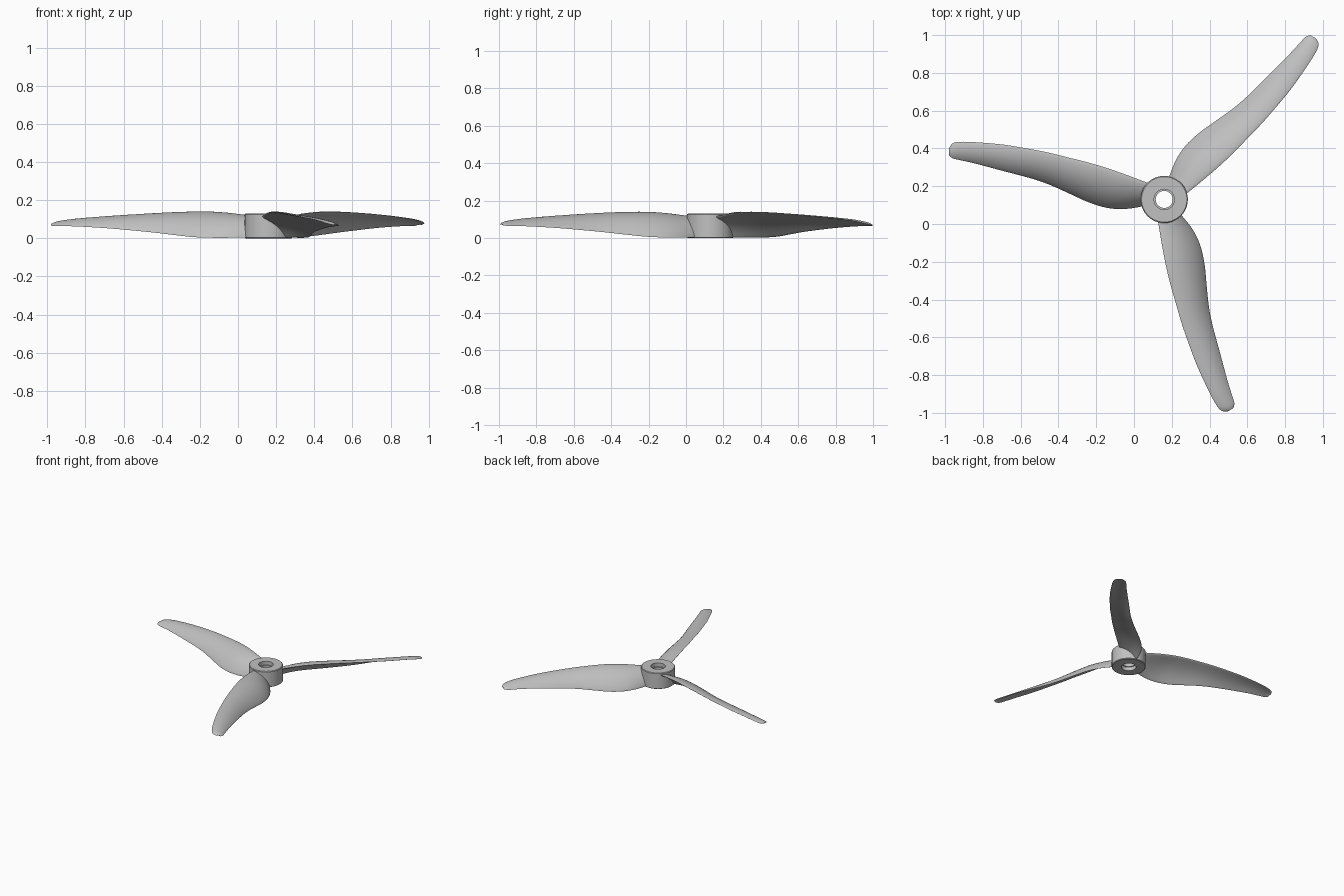
import bpy, bmesh, math
from mathutils import Matrix, Vector

HUB = Vector((0.16, 0.13, 0))

if "Cube" in bpy.data.objects:
    bpy.data.objects.remove(bpy.data.objects["Cube"])

grey = bpy.data.materials.new("light_grey")
grey.use_nodes = True
colour = (0.53, 0.53, 0.53, 1)
grey.diffuse_color = colour
grey.node_tree.nodes["Principled BSDF"].inputs["Base Color"].default_value = colour


def finish(name, bm, angle):
    bmesh.ops.recalc_face_normals(bm, faces=bm.faces)
    mesh = bpy.data.meshes.new(name)
    bm.to_mesh(mesh)
    bm.free()
    mesh.materials.append(grey)
    obj = bpy.data.objects.new(name, mesh)
    bpy.context.collection.objects.link(obj)
    obj.location = HUB
    bpy.ops.object.select_all(action="DESELECT")
    obj.select_set(True)
    bpy.context.view_layer.objects.active = obj
    bpy.ops.object.shade_smooth_by_angle(angle=math.radians(angle))
    return obj


def skin(bm, loops, closed=False):
    """Join successive rings of vertices with quads."""
    pairs = list(zip(loops, loops[1:]))
    if closed:
        pairs.append((loops[-1], loops[0]))
    for a, b in pairs:
        for i in range(len(a)):
            j = (i + 1) % len(a)
            bm.faces.new((a[i], a[j], b[j], b[i]))


def smooth_rows(rows, steps):
    """Catmull-Rom interpolation through rows of numbers."""
    pts = [rows[0]] + rows + [rows[-1]]
    out = []
    for p0, p1, p2, p3 in zip(pts, pts[1:], pts[2:], pts[3:]):
        for k in range(steps):
            t = k / steps
            out.append([b + 0.5 * t * (c - a + t * (2*a - 5*b + 4*c - d + t * (3*(b - c) + d - a)))
                        for a, b, c, d in zip(p0, p1, p2, p3)])
    return out + [rows[-1]]


# Hub: turned ring with a stepped bore
profile = [(0.12, 0), (0.125, 0.004), (0.125, 0.126), (0.12, 0.13),
           (0.054, 0.13), (0.054, 0.1), (0.045, 0.1),
           (0.045, 0.03), (0.054, 0.03), (0.054, 0)]
bm = bmesh.new()
rings = [[bm.verts.new((r * math.cos(i * math.tau / 64), r * math.sin(i * math.tau / 64), z))
          for i in range(64)] for r, z in profile]
skin(bm, rings, closed=True)
finish("hub", bm, 35)

# Blade stations: distance out, high edge offset and height, low edge offset and height, thickness
stations = [
    [0.08, 0.085, 0.115, -0.03, 0.004, 0.024],
    [0.20, 0.130, 0.130, -0.05, 0.003, 0.024],
    [0.30, 0.165, 0.137, -0.045, 0.003, 0.023],
    [0.40, 0.195, 0.137, -0.015, 0.007, 0.022],
    [0.50, 0.220, 0.134, 0.03, 0.018, 0.020],
    [0.60, 0.245, 0.129, 0.075, 0.030, 0.018],
    [0.70, 0.265, 0.123, 0.11, 0.040, 0.016],
    [0.85, 0.290, 0.112, 0.15, 0.053, 0.013],
    [1.00, 0.303, 0.099, 0.19, 0.062, 0.010],
    [1.08, 0.305, 0.088, 0.208, 0.064, 0.008],
    [1.12, 0.297, 0.079, 0.218, 0.065, 0.006],
    [1.14, 0.270, 0.071, 0.235, 0.066, 0.003],
]
HALF = 14


def section(bm, s, y_hi, z_hi, y_lo, z_lo, thick):
    """Cambered aerofoil ring, blunt at the high edge and thin at the low edge."""
    hi, lo = Vector((-s, y_hi, z_hi)), Vector((-s, y_lo, z_lo))
    chord = lo - hi
    normal = Vector((0, -chord.z, chord.y)).normalized()
    if normal.z < 0:
        normal.negate()
    ring = []
    for i in range(2 * HALF):
        a = math.pi * i / HALF
        p = (1 - math.cos(a)) / 2
        camber = 0.11 * chord.length * 4 * p * (1 - p)
        body = 0.5 * thick * math.sin(a) * (1.25 - 0.5 * p)
        ring.append(bm.verts.new(hi + chord * p + normal * (camber + body)))
    return ring


for n in range(3):
    bm = bmesh.new()
    loops = [section(bm, *row) for row in smooth_rows(stations, 4)]
    skin(bm, loops)
    bm.faces.new(loops[0])
    bm.faces.new(loops[-1])
    bmesh.ops.transform(bm, matrix=Matrix.Rotation(n * math.tau / 3, 4, "Z"), verts=bm.verts)
    finish(f"blade_{n + 1}", bm, 50)
